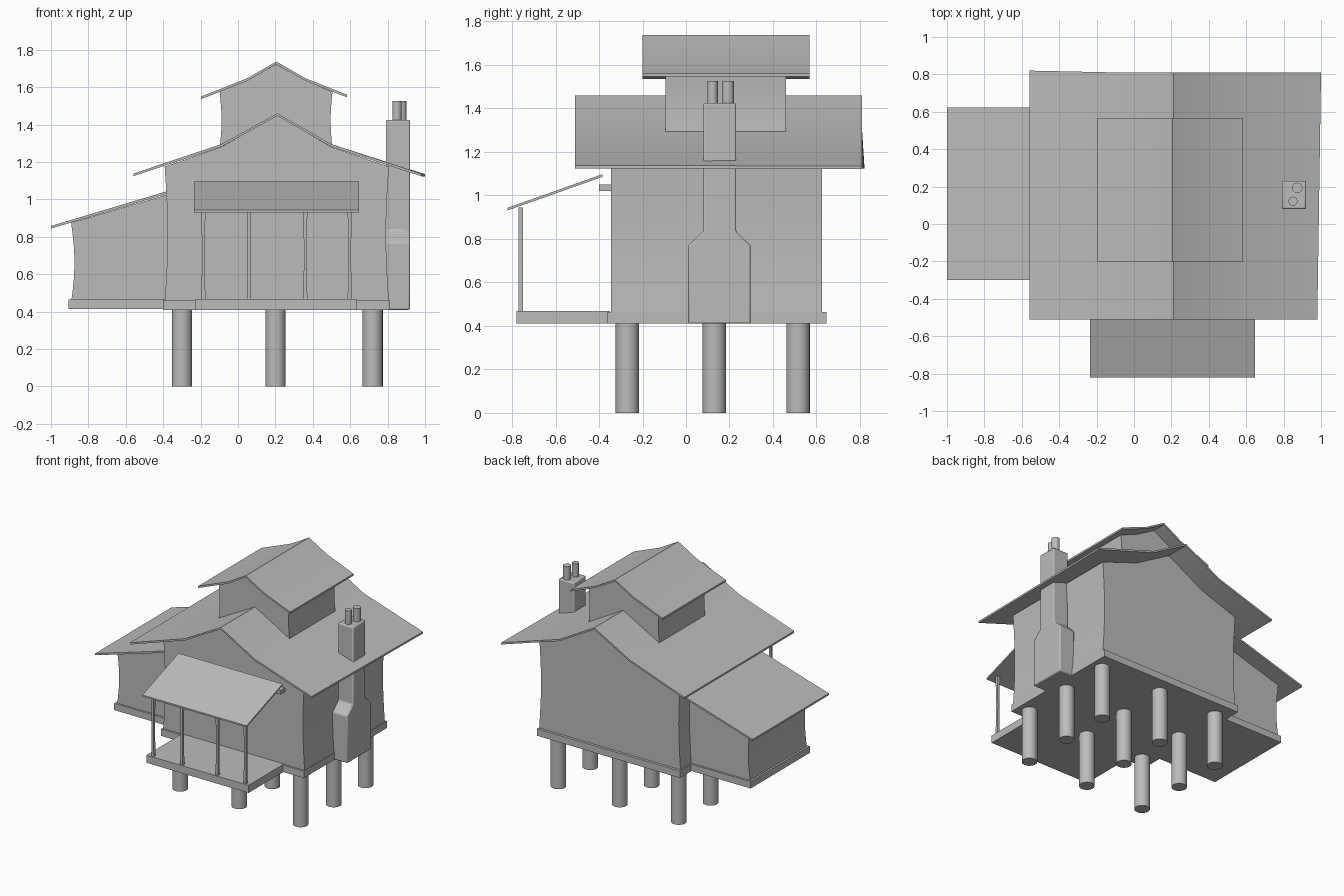
import bpy
import bmesh
import math

cube = bpy.data.objects.get("Cube")
if cube:
    bpy.data.objects.remove(cube, do_unlink=True)

grey = bpy.data.materials.new("plain grey")
grey.use_nodes = True
grey.diffuse_color = (0.5, 0.5, 0.5, 1)
grey.node_tree.nodes["Principled BSDF"].inputs["Base Color"].default_value = (0.5, 0.5, 0.5, 1)
parts = []


def finish(name, bm):
    bmesh.ops.recalc_face_normals(bm, faces=bm.faces)
    mesh = bpy.data.meshes.new(name)
    bm.to_mesh(mesh)
    bm.free()
    mesh.materials.append(grey)
    obj = bpy.data.objects.new(name, mesh)
    bpy.context.collection.objects.link(obj)
    parts.append(obj)
    return obj


def prism(name, profile, start, end, axis="y"):
    """Extrude a closed outline, drawn in the vertical plane, along x or y."""
    bm = bmesh.new()

    def ring(t):
        return [bm.verts.new((a, t, z) if axis == "y" else (t, a, z)) for a, z in profile]
    near, far = ring(start), ring(end)
    bm.faces.new(near)
    bm.faces.new(far)
    for i in range(len(profile)):
        j = (i + 1) % len(profile)
        bm.faces.new((near[i], near[j], far[j], far[i]))
    return finish(name, bm)


def sheet(name, line, start, end, axis="y", thick=0.014):
    """Thin roof sheet: the line is its top surface."""
    under = [(a, z - thick) for a, z in reversed(line)]
    return prism(name, line + under, start, end, axis)


def box(name, x0, x1, y0, y1, z0, z1):
    return prism(name, [(x0, z0), (x1, z0), (x1, z1), (x0, z1)], y0, y1)


def cylinder(name, x, y, z0, z1, radius, sides=24):
    bm = bmesh.new()
    bmesh.ops.create_cone(bm, cap_ends=True, segments=sides, radius1=radius,
                          radius2=radius, depth=z1 - z0)
    bmesh.ops.translate(bm, verts=bm.verts, vec=(x, y, (z0 + z1) / 2))
    return finish(name, bm)


def waisted(low, high, z0, z1, pinch):
    """Left and right wall edges that draw in gently at mid height."""
    steps = [i / 6 for i in range(7)]
    left = [(low + pinch * math.sin(math.pi * t), z0 + (z1 - z0) * t) for t in steps]
    right = [(high - pinch * math.sin(math.pi * t), z0 + (z1 - z0) * t) for t in steps]
    return left, right


# Stilts
for i, x in enumerate((-0.30, 0.20, 0.72)):
    for j, y in enumerate((-0.27, 0.13, 0.515)):
        cylinder(f"stilt_{i}_{j}", x, y, 0, 0.42, 0.054)

# Floor slabs
box("house_floor", -0.40, 0.81, -0.36, 0.645, 0.41, 0.463)
box("wing_floor", -0.905, -0.38, -0.205, 0.51, 0.413, 0.465)
box("porch_floor", -0.23, 0.635, -0.78, -0.35, 0.41, 0.468)

# Main house walls with gables
left, right = waisted(-0.392, 0.807, 0.45, 1.175, 0.016)
gable = [(0.5, 1.28), (0.21, 1.447), (-0.09, 1.28)]
prism("house_walls", right + gable + left[::-1], -0.345, 0.625)

# Main roof, its right eave spreading slightly toward the back
roof = sheet("house_roof", [(-0.56, 1.138), (-0.09, 1.295), (0.21, 1.46),
                            (0.5, 1.295), (0.98, 1.138)], -0.51, 0.81)
for v in roof.data.vertices:
    if v.co.y > 0 and v.co.x > 0.9:
        v.co.x = 1.0
        v.co.z -= 0.003
    if v.co.y > 0 and v.co.x < -0.5:
        v.co.y = 0.82

# Upper room
left, right = waisted(-0.098, 0.505, 1.27, 1.575, 0.01)
gable = [(0.36, 1.635), (0.205, 1.722), (0.05, 1.635)]
prism("upper_walls", right + gable + left[::-1], -0.095, 0.46)
sheet("upper_roof", [(-0.197, 1.55), (0.05, 1.648), (0.205, 1.737),
                     (0.36, 1.648), (0.582, 1.56)], -0.20, 0.567)

# Side wing
left, right = waisted(-0.892, -0.37, 0.45, 0.875, 0.018)
prism("wing_walls", left + [(-0.37, 1.028), (-0.37, 0.45)], -0.19, 0.495)
sheet("wing_roof", [(-1.0, 0.858), (-0.375, 1.045)], -0.30, 0.622)

# Porch roof, ledge and posts
sheet("porch_roof", [(-0.82, 0.943), (-0.385, 1.097)], -0.235, 0.647, "x", 0.012)
box("porch_ledge", -0.22, 0.64, -0.40, -0.34, 1.02, 1.05)
for i, x in enumerate((-0.185, 0.06, 0.36, 0.597)):
    left, right = waisted(x - 0.011, x + 0.011, 0.46, 0.945, 0.003)
    prism(f"porch_post_{i}", left + right[::-1], -0.77, -0.75)

# Chimney breast and stack
stack = [(0.01, 0.41), (0.01, 0.77), (0.08, 0.835), (0.08, 1.425),
         (0.23, 1.425), (0.23, 0.835), (0.297, 0.77), (0.297, 0.41)]
chimney = prism("chimney", stack, 0.79, 0.92, "x")
bevel = chimney.modifiers.new("soft corners", "BEVEL")
bevel.width = 0.008
bevel.segments = 2
cylinder("chimney_pot_large", 0.873, 0.193, 1.41, 1.527, 0.028)
cylinder("chimney_pot_small", 0.85, 0.122, 1.41, 1.527, 0.024)

# Smooth curved faces, keep edges sharp
bpy.ops.object.select_all(action="DESELECT")
for obj in parts:
    obj.select_set(True)
bpy.context.view_layer.objects.active = parts[0]
bpy.ops.object.shade_smooth_by_angle(angle=math.radians(30))
